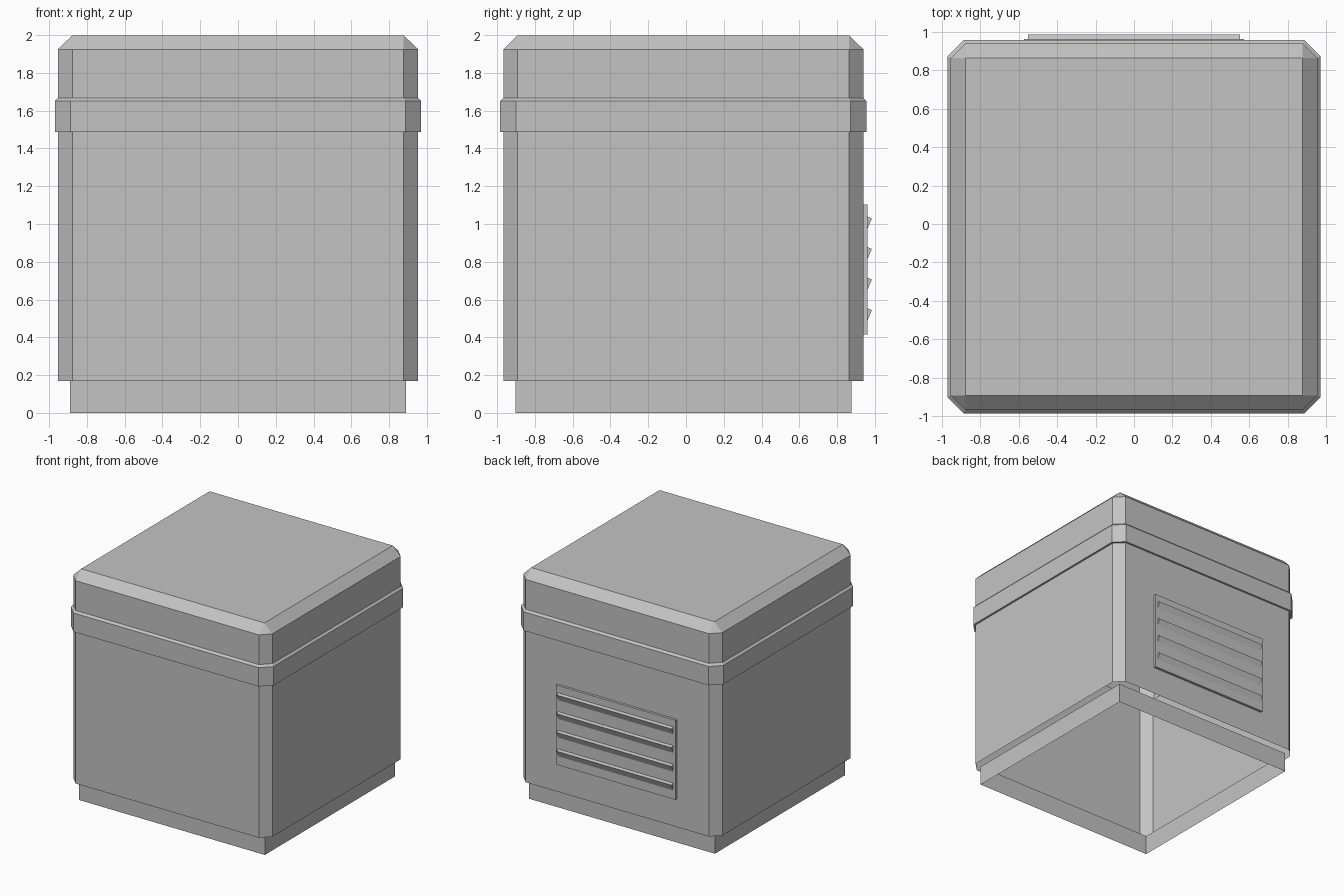
import bpy, bmesh, math

if "Cube" in bpy.data.objects:
    bpy.data.objects.remove(bpy.data.objects["Cube"])

CY = -0.014          # centre of the box in y (vent sticks out at the back)

grey = bpy.data.materials.new("plain_grey")
grey.diffuse_color = (0.55, 0.55, 0.55, 1)
grey.use_nodes = True
grey.node_tree.nodes["Principled BSDF"].inputs["Base Color"].default_value = grey.diffuse_color


def finish(name, bm, normals=True):
    if normals:
        bmesh.ops.recalc_face_normals(bm, faces=bm.faces)
    me = bpy.data.meshes.new(name)
    bm.to_mesh(me)
    bm.free()
    me.materials.append(grey)
    ob = bpy.data.objects.new(name, me)
    bpy.context.collection.objects.link(ob)
    return ob


def ring(bm, half, corner, z):
    """Square outline with cut corners, counter-clockwise."""
    h, c = half, corner
    pts = [(h, -c), (h, c), (c, h), (-c, h), (-h, c), (-h, -c), (-c, -h), (c, -h)]
    return [bm.verts.new((x, y + CY, z)) for x, y in pts]


def loft(name, rows, cap):
    bm = bmesh.new()
    rings = [ring(bm, *r) for r in rows]
    for a, b in zip(rings, rings[1:]):
        for i in range(8):
            j = (i + 1) % 8
            bm.faces.new((a[i], a[j], b[j], b[i]))
    if cap:
        bm.faces.new(rings[-1])
    # merges the doubled corner points of rings that are plain squares
    bmesh.ops.remove_doubles(bm, verts=bm.verts, dist=0.0005)
    return finish(name, bm, False)


def prism_x(name, profile, half_x):
    """Extrude a (y, z) outline along x."""
    bm = bmesh.new()
    f = bm.faces.new([bm.verts.new((-half_x, y, z)) for y, z in profile])
    ext = bmesh.ops.extrude_face_region(bm, geom=[f], use_keep_orig=True)
    for v in ext["geom"]:
        if isinstance(v, bmesh.types.BMVert):
            v.co.x = half_x
    return finish(name, bm)


# Body shell with raised band and bevelled lid, open underneath
loft("box_body", [
    (0.953, 0.877, 0.170),
    (0.953, 0.877, 1.487),
    (0.970, 0.886, 1.487),
    (0.970, 0.886, 1.650),
    (0.953, 0.877, 1.668),
    (0.953, 0.877, 1.925),
    (0.877, 0.877, 1.999),
], True)

# Recessed square base skirt, open above and below
loft("base_skirt", [(0.889, 0.889, 0.0), (0.889, 0.889, 0.170)], False)

# Flat ring on the lid
bm = bmesh.new()
N = 20
loops = [[bm.verts.new((r * math.cos(2 * math.pi * i / N),
                        CY + r * math.sin(2 * math.pi * i / N), 2.0))
          for i in range(N)] for r in (0.482, 0.388)]
for i in range(N):
    j = (i + 1) % N
    bm.faces.new((loops[0][i], loops[0][j], loops[1][j], loops[1][i]))
finish("lid_ring", bm, False)

# Flat plus mark inside the ring
bm = bmesh.new()
a, w = 0.31, 0.052
cross = [(w, -a), (w, -w), (a, -w), (a, w), (w, w), (w, a),
         (-w, a), (-w, w), (-a, w), (-a, -w), (-w, -w), (-w, -a)]
bm.faces.new([bm.verts.new((x, y + CY, 2.0)) for x, y in cross])
finish("lid_plus_mark", bm, False)

# Vent plate on the back
prism_x("vent_plate", [(0.930, 0.414), (0.961, 0.414), (0.961, 1.102), (0.930, 1.102)], 0.573)

# Slanted vent slats
for k in range(4):
    z = 1.042 - 0.162 * k
    prism_x(f"vent_slat_{k + 1}",
            [(0.955, z), (0.984, z - 0.012), (0.961, z - 0.066), (0.955, z - 0.066)], 0.55)
